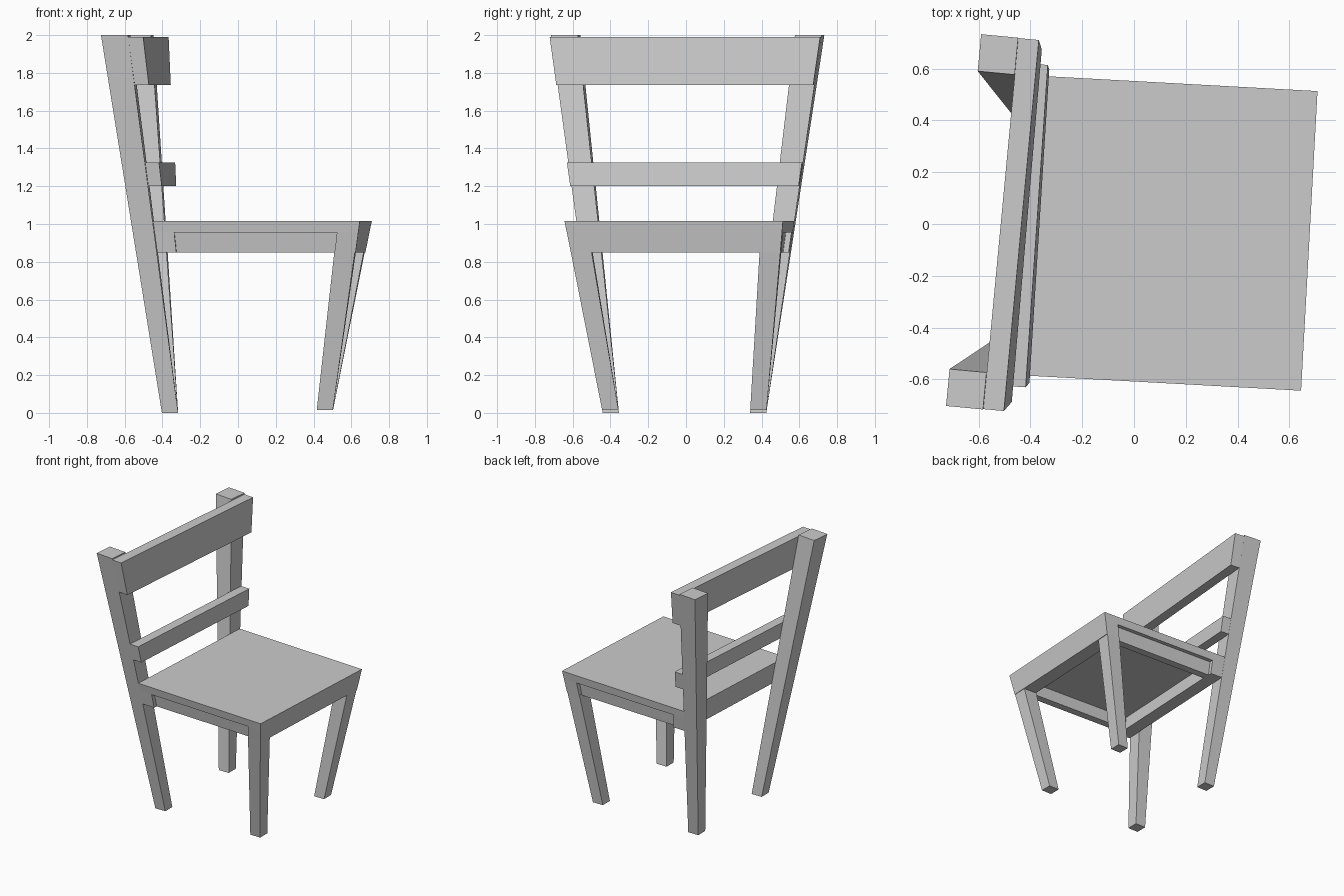
import bpy, bmesh
from math import sin, cos, radians

if "Cube" in bpy.data.objects:
    bpy.data.objects.remove(bpy.data.objects["Cube"])


def warp(x, y, z):
    # whole chair widens and twists gently as it rises
    f = 1 + 0.332 * z
    a = -radians(3.5 * z - 0.4 * z * z)
    return (f * (x * cos(a) - y * sin(a)) + 0.005 * z,
            f * (x * sin(a) + y * cos(a)) - 0.008 - 0.02 * z,
            z)


def block(name, xs, ys, zs):
    bm = bmesh.new()
    bmesh.ops.create_cube(bm, size=1)
    for v in bm.verts:
        v.co = warp(xs[v.co.x > 0], ys[v.co.y > 0], zs[v.co.z > 0])
    me = bpy.data.meshes.new(name)
    bm.to_mesh(me)
    bm.free()
    ob = bpy.data.objects.new(name, me)
    bpy.context.collection.objects.link(ob)
    return ob


OUT, INN = 0.433, 0.347          # outer and inner faces of the legs
BACK, FRONT = -0.317, 0.503      # seat back and front edges
FULL = (-OUT, OUT)
APRON_Z = (0.85, 0.955)

# legs and side aprons, left and right
for side, s in (("left", -1), ("right", 1)):
    leg_y = sorted((s * OUT, s * INN))
    block("rear_leg_" + side, (-0.403, BACK), leg_y, (0, 2))
    block("front_leg_" + side, (0.415, 0.50), leg_y, (0.015, 0.86))
    block("side_apron_" + side, (-0.24, 0.42), sorted((s * 0.365, s * 0.41)), APRON_Z)

# seat and its cross aprons
block("seat", (BACK, FRONT), FULL, (0.955, 1.015))
block("front_apron", (0.417, FRONT), FULL, APRON_Z)
block("rear_apron", (BACK, -0.238), FULL, APRON_Z)

# backrest slats fixed to the front of the rear legs
block("middle_slat", (BACK, -0.266), FULL, (1.20, 1.325))
block("top_slat", (BACK, -0.269), FULL, (1.735, 1.99))
